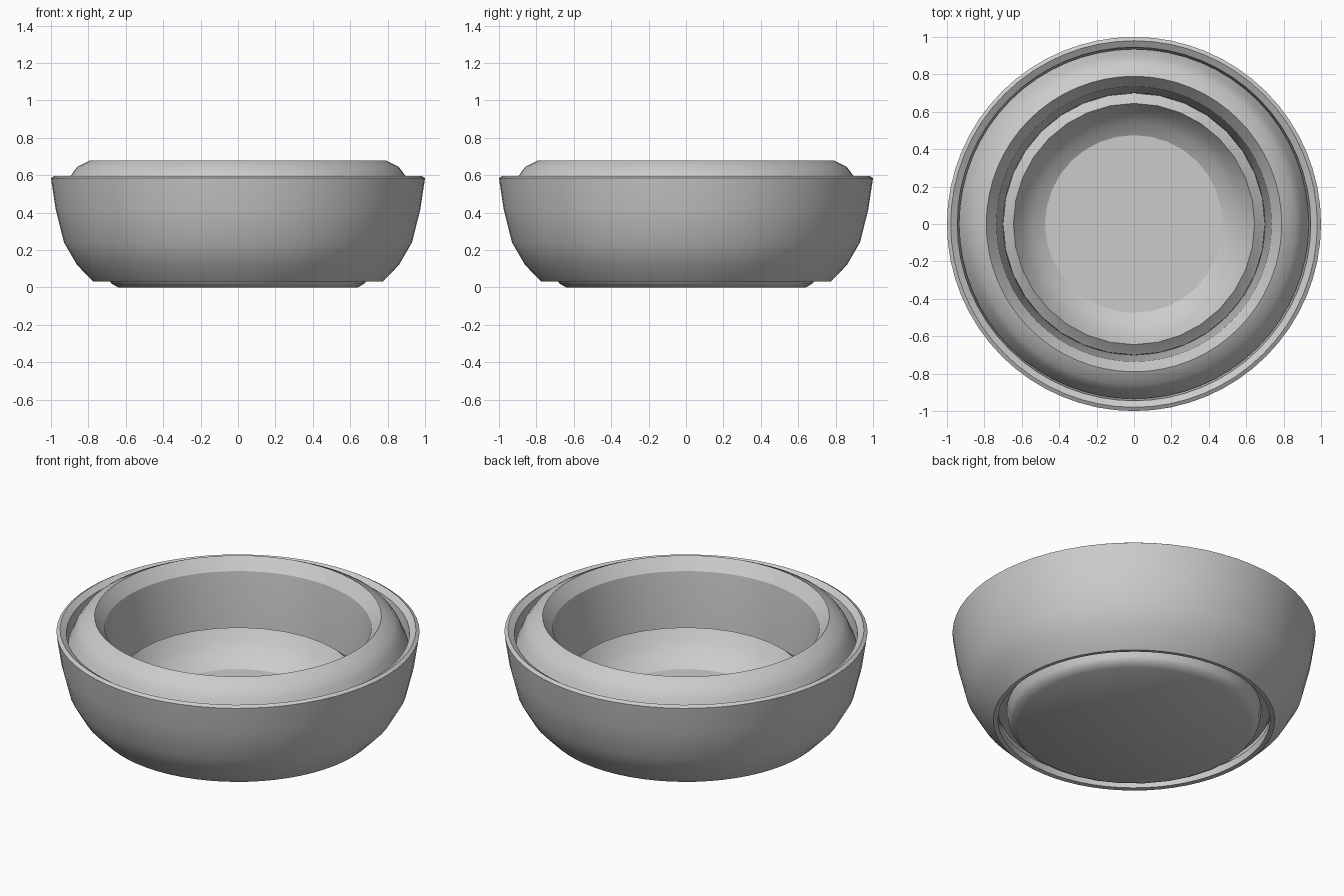
import bpy, bmesh, math

if "Cube" in bpy.data.objects:
    bpy.data.objects.remove(bpy.data.objects["Cube"])


def lathe(name, profile, segments, closed=False):
    """Revolve an (r, z) profile about z; points with r = 0 become single poles."""
    bm = bmesh.new()
    rings = []
    for r, z in profile:
        if r == 0:
            rings.append([bm.verts.new((0, 0, z))] * segments)
        else:
            rings.append([bm.verts.new((r * math.cos(2 * math.pi * i / segments),
                                        r * math.sin(2 * math.pi * i / segments), z))
                          for i in range(segments)])
    pairs = list(zip(rings, rings[1:]))
    if closed:
        pairs.append((rings[-1], rings[0]))
    for a, b in pairs:
        for i in range(segments):
            j = (i + 1) % segments
            quad = [a[i], a[j], b[j], b[i]]
            bm.faces.new(list(dict.fromkeys(quad)))
    bmesh.ops.recalc_face_normals(bm, faces=bm.faces)
    mesh = bpy.data.meshes.new(name)
    bm.to_mesh(mesh)
    bm.free()
    obj = bpy.data.objects.new(name, mesh)
    bpy.context.collection.objects.link(obj)
    bpy.ops.object.select_all(action='DESELECT')
    obj.select_set(True)
    bpy.context.view_layer.objects.active = obj
    bpy.ops.object.shade_smooth_by_angle(angle=math.radians(30))
    return obj


# Outer bowl: a thin shell, open at the bottom, with a bevelled rim
lathe("outer_bowl", [
    (0.775, 0.033), (0.86, 0.12), (0.93, 0.24), (0.975, 0.42), (1.0, 0.585),
    (0.98, 0.597), (0.945, 0.575), (0.93, 0.43), (0.885, 0.26),
    (0.82, 0.15), (0.75, 0.08), (0.75, 0.036)], 64, closed=True)

# Raised ring: rounded shoulder, inward bevel and the well wall
lathe("raised_ring", [
    (0.735, 0.61), (0.79, 0.68), (0.86, 0.645), (0.90, 0.59), (0.935, 0.51),
    (0.925, 0.43), (0.75, 0.10), (0.70, 0.10), (0.70, 0.28)], 64, closed=True)

# Inner dish: small foot below, bevelled lip and shallow basin above
lathe("inner_dish", [
    (0, 0.0), (0.64, 0.0), (0.675, 0.02), (0.69, 0.04), (0.705, 0.12),
    (0.70, 0.265), (0.68, 0.28), (0.645, 0.31), (0.60, 0.235),
    (0.54, 0.175), (0.475, 0.135), (0, 0.135)], 32)
